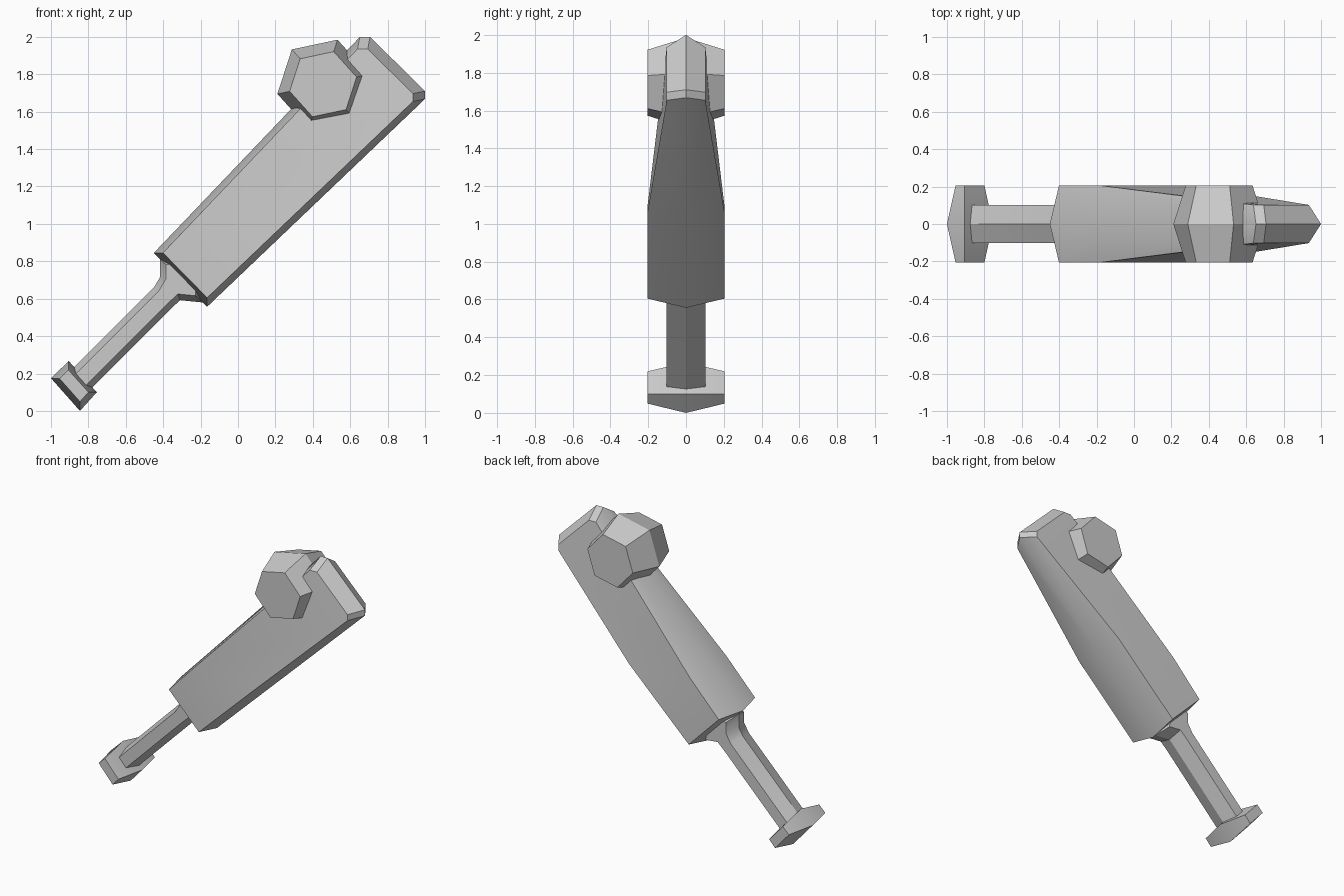
import bpy, bmesh, math
from mathutils import Vector

if "Cube" in bpy.data.objects:
    bpy.data.objects.remove(bpy.data.objects["Cube"])


def inset_outline(pts, d):
    """Mitred inset of a counter-clockwise outline; d = distance per edge."""
    n, out = len(pts), []
    P = [Vector(p) for p in pts]
    for i in range(n):
        e0 = (P[i] - P[i - 1]).normalized()
        e1 = (P[(i + 1) % n] - P[i]).normalized()
        n0, n1 = Vector((-e0.y, e0.x)), Vector((-e1.y, e1.x))
        d0, d1 = d[i - 1], d[i]
        det = n0.x * n1.y - n0.y * n1.x
        if abs(det) < 0.05:
            off = (n0 + n1).normalized() * (d0 + d1) / 2
        else:
            off = Vector(((d0 * n1.y - d1 * n0.y) / det, (n0.x * d1 - n1.x * d0) / det))
        out.append(P[i] + off)
    return out


def ridged_solid(name, outline, inset, depth, caps=None):
    """Outline in x,z is the ridge at y=0; inset copies form front and back faces."""
    n = len(outline)
    d = inset if isinstance(inset, list) else [inset] * n
    dep = depth if isinstance(depth, list) else [depth] * n
    inner = inset_outline(outline, d)
    bm = bmesh.new()
    mid = [bm.verts.new((x, 0, z)) for x, z in outline]
    for s in (-1, 1):
        ring = [bm.verts.new((p.x, s * h, p.y)) for p, h in zip(inner, dep)]
        for i in range(n):
            j = (i + 1) % n
            bm.faces.new((mid[i], mid[j], ring[j], ring[i]))
        for cap in caps or [range(n)]:
            bm.faces.new([ring[k] for k in cap])
    bmesh.ops.recalc_face_normals(bm, faces=bm.faces)
    me = bpy.data.meshes.new(name)
    bm.to_mesh(me)
    bm.free()
    ob = bpy.data.objects.new(name, me)
    bpy.context.collection.objects.link(ob)
    bpy.ops.object.select_all(action='DESELECT')
    bpy.context.view_layer.objects.active = ob
    ob.select_set(True)
    bpy.ops.object.shade_smooth_by_angle(angle=math.radians(30))
    return ob


# Main body: full thickness near the grip, tapering towards the tip
body = [(-0.45, 0.845), (-0.166, 0.556), (0.33, 1.029), (1.0, 1.668), (1.0, 1.71),
        (0.706, 2.0), (0.652, 2.0), (-0.2, 1.107)]
ridged_solid("body", body,
             [0.035, 0.035, 0.035, 0.065, 0.055, 0.065, 0.035, 0.035],
             [0.205, 0.205, 0.205, 0.102, 0.102, 0.102, 0.102, 0.205],
             caps=[(0, 1, 2, 7), (2, 3, 4, 5, 6, 7)])

# Grip with a flared collar where it meets the body
grip = [(-0.8125, 0.0925), (-0.36, 0.545), (-0.31, 0.592), (-0.19, 0.58), (-0.2, 0.68),
        (-0.33, 0.82), (-0.417, 0.81), (-0.417, 0.715), (-0.45, 0.66), (-0.915, 0.195)]
ridged_solid("grip", grip, 0.032, 0.102)

# End cap of the grip
ridged_solid("end_cap", [(-1.0, 0.175), (-0.845, 0.0), (-0.755, 0.1), (-0.905, 0.267)],
             0.033, 0.205)

# Six-sided knob on the upper edge
knob = [(0.455 + 0.25 * math.cos(a), 1.747 + 0.25 * math.sin(a))
        for a in (math.radians(12 + 60 * k) for k in range(6))]
ridged_solid("knob", knob, 0.058, 0.205)
